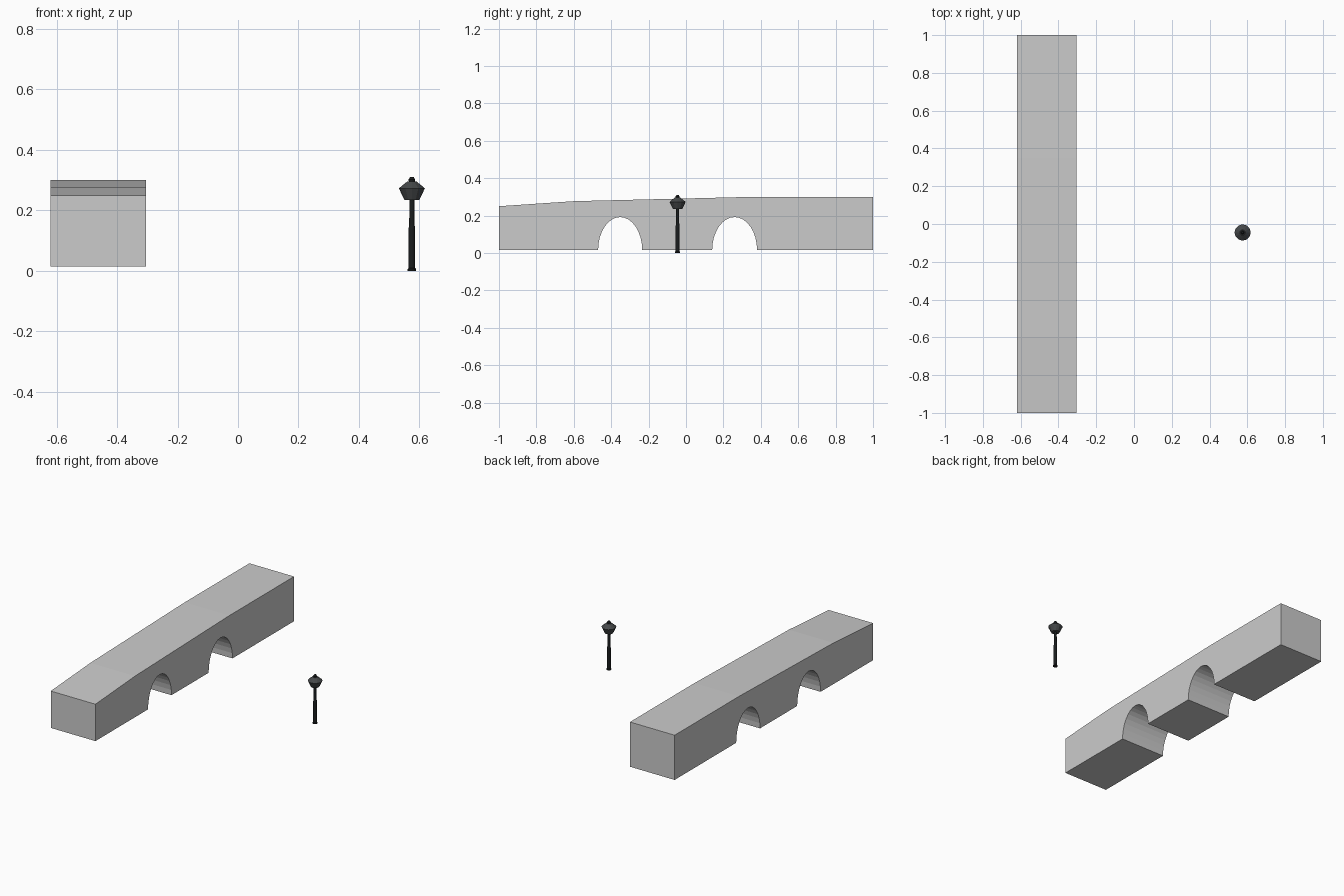
import bpy, bmesh, math

if "Cube" in bpy.data.objects:
    bpy.data.objects.remove(bpy.data.objects["Cube"])

def material(name, rgb):
    m = bpy.data.materials.new(name)
    m.diffuse_color = (*rgb, 1)
    m.use_nodes = True
    m.node_tree.nodes["Principled BSDF"].inputs["Base Color"].default_value = m.diffuse_color
    return m

def make_object(name, bm, mat=None):
    bmesh.ops.recalc_face_normals(bm, faces=bm.faces)
    me = bpy.data.meshes.new(name)
    bm.to_mesh(me)
    bm.free()
    ob = bpy.data.objects.new(name, me)
    bpy.context.collection.objects.link(ob)
    if mat:
        me.materials.append(mat)
    return ob

def arch(cy, half, base, top, n=16):
    return [(cy - half * math.cos(math.pi * i / n),
             base + (top - base) * math.sin(math.pi * i / n)) for i in range(n + 1)]

def lathe(name, profile, sides, mat):
    bm = bmesh.new()
    rings = []
    for r, z in profile:
        rings.append([bm.verts.new((LAMP_X + r * math.cos(2 * math.pi * i / sides),
                                    LAMP_Y + r * math.sin(2 * math.pi * i / sides), z))
                      for i in range(sides)])
    for a, b in zip(rings, rings[1:]):
        for i in range(sides):
            j = (i + 1) % sides
            bm.faces.new((a[i], a[j], b[j], b[i]))
    bm.faces.new(rings[0])
    bm.faces.new(rings[-1])
    return make_object(name, bm, mat)

# Bridge: side profile with two arched openings, extruded across x
BASE = 0.015
profile = [(-1, BASE)] + arch(-0.352, 0.118, BASE, 0.192) + arch(0.26, 0.12, BASE, 0.192)
profile += [(1, BASE), (1, 0.30), (0.35, 0.30), (-0.6, 0.277), (-1, 0.25)]
bm = bmesh.new()
face = bm.faces.new([bm.verts.new((-0.62, y, z)) for y, z in profile])
ext = bmesh.ops.extrude_face_region(bm, geom=[face])
bmesh.ops.translate(bm, vec=(0.315, 0, 0),
                    verts=[v for v in ext["geom"] if isinstance(v, bmesh.types.BMVert)])
make_object("arched_bridge", bm)

# Street lamp
LAMP_X, LAMP_Y = 0.575, -0.045
black = material("black_iron", (0.01, 0.012, 0.013))
dark = material("dark_lantern", (0.06, 0.065, 0.068))

lathe("lamp_post", [(0.014, 0), (0.014, 0.006), (0.011, 0.009), (0.011, 0.14),
                    (0.009, 0.15), (0.008, 0.236)], 12, black)
lathe("lantern_bowl", [(0.025, 0.235), (0.043, 0.273)], 12, dark)
lathe("lantern_roof", [(0.043, 0.273), (0.015, 0.296)], 12, dark)
lathe("lamp_finial", [(0.010, 0.295), (0.011, 0.302), (0.006, 0.31)], 12, black)
